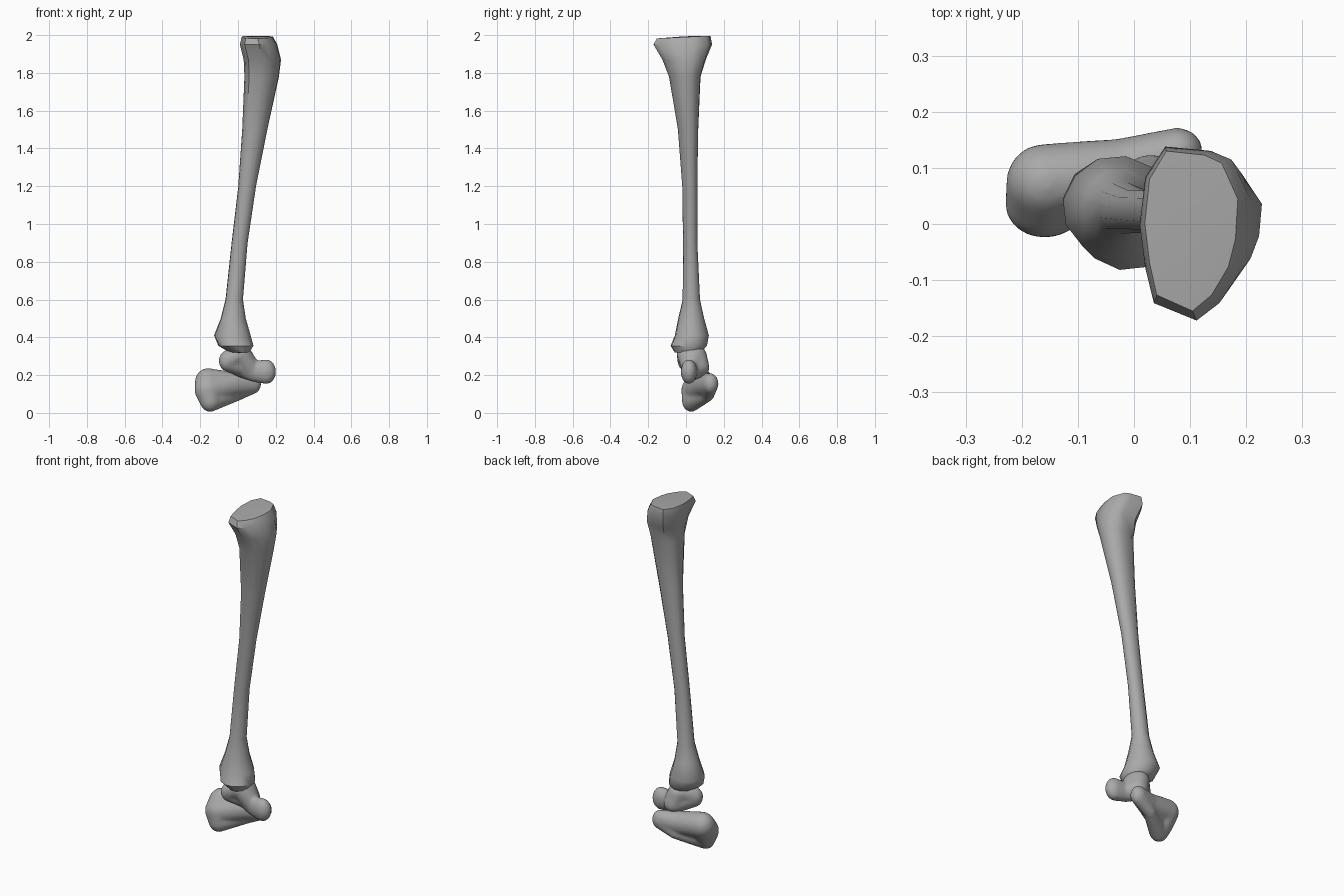
import bpy, bmesh
from math import cos, sin, pi, sqrt
from mathutils import Vector

cube = bpy.data.objects.get("Cube")
if cube:
    bpy.data.objects.remove(cube, do_unlink=True)

bone = bpy.data.materials.new("bone_grey")
bone.use_nodes = True
grey = (0.4, 0.4, 0.4, 1)
bone.diffuse_color = grey
bone.node_tree.nodes["Principled BSDF"].inputs["Base Color"].default_value = grey


def make_object(name, bm, angle):
    bmesh.ops.recalc_face_normals(bm, faces=bm.faces)
    mesh = bpy.data.meshes.new(name)
    bm.to_mesh(mesh)
    bm.free()
    mesh.materials.append(bone)
    obj = bpy.data.objects.new(name, mesh)
    bpy.context.collection.objects.link(obj)
    bpy.ops.object.select_all(action='DESELECT')
    obj.select_set(True)
    bpy.context.view_layer.objects.active = obj
    bpy.ops.object.shade_smooth_by_angle(angle=angle)
    return obj


# Shin bone: a plateau outline that blends to an oval down the shaft
plateau = [(1, .4), (.66, .85), (.3, .95), (-.5, 1), (-.85, .65), (-.95, .1),
           (-.85, -.4), (-.7, -.8), (.05, -1), (.45, -.8), (.8, -.45), (.95, -.1)]
N = len(plateau)
oval = [(cos(2 * pi * (i + .7) / N), sin(2 * pi * (i + .7) / N)) for i in range(N)]

# z, x min, x max, y min, y max, share of the plateau outline
rings = [(1.99, .015, .185, -.155, .13, 1), (1.95, .005, .208, -.172, .138, 1),
         (1.87, .025, .228, -.125, .105, 1), (1.78, .03, .218, -.09, .078, .8),
         (1.5, .02, .157, -.043, .066, .6), (1.2, 0, .097, -.02, .061, .5),
         (.9, -.035, .052, -.016, .061, .4), (.6, -.067, .027, -.018, .075, .2),
         (.5, -.092, .042, -.042, .097, 0), (.41, -.128, .068, -.06, .122, 0),
         (.355, -.105, .083, -.083, .112, 0), (.32, -.045, .06, -.06, .08, 0)]
bm = bmesh.new()
loops = []
for z, x0, x1, y0, y1, share in rings:
    loop = []
    for p, o in zip(plateau, oval):
        u, v = Vector(p) * share + Vector(o) * (1 - share)
        x, y = (x0 + x1) / 2 + u * (x1 - x0) / 2, (y0 + y1) / 2 + v * (y1 - y0) / 2
        tilt = .05 * y if z > 1.98 else 0
        loop.append(bm.verts.new((x, y, z + tilt)))
    loops.append(loop)
for a, b in zip(loops, loops[1:]):
    for i in range(N):
        j = (i + 1) % N
        bm.faces.new((a[i], a[j], b[j], b[i]))
# Shallow crown on the plateau and a closed lower end
for loop, rise in ((loops[0], .004), (loops[-1], -.01)):
    centre = sum((v.co for v in loop), Vector()) / N
    tip = bm.verts.new(centre + Vector((0, 0, rise)))
    for i in range(N):
        bm.faces.new((loop[i], loop[(i + 1) % N], tip))
make_object("shin_bone", bm, .8)

# Evenly spread directions for the rounded lobes
COUNT = 160
ball = []
for i in range(COUNT):
    h = 1 - (2 * i + 1) / COUNT
    turn = i * pi * (3 - sqrt(5))
    ball.append((sqrt(1 - h * h) * cos(turn), sqrt(1 - h * h) * sin(turn), h))


def rounded_bone(name, lobes, links):
    """Fuse rounded lobes, bridged by hulls, into one smooth bone."""
    bm = bmesh.new()
    for link in links:
        points = []
        for key in link:
            centre, radius = lobes[key]
            for d in ball:
                points.append(bm.verts.new([c + r * k for c, r, k in zip(centre, radius, d)]))
        bmesh.ops.convex_hull(bm, input=points)
        loose = [v for v in bm.verts if not v.link_faces]
        bmesh.ops.delete(bm, geom=loose, context='VERTS')
    obj = make_object(name, bm, pi)
    remesh = obj.modifiers.new("fuse", 'REMESH')
    remesh.mode = 'VOXEL'
    remesh.voxel_size = .009
    remesh.use_smooth_shade = True
    soften = obj.modifiers.new("soften", 'SMOOTH')
    soften.factor = .5
    soften.iterations = 6


# Heel bone: swollen heel reaching forward to a narrow end
rounded_bone("heel_bone", {
    "heel_base": ((-.148, .028, .065), (.055, .05, .06)),
    "heel_top": ((-.16, .075, .165), (.068, .068, .072)),
    "heel_side": ((-.16, .035, .12), (.07, .06, .07)),
    "middle": ((-.02, .095, .15), (.05, .058, .065)),
    "sole": ((-.01, .115, .095), (.03, .035, .035)),
    "front": ((.078, .13, .155), (.045, .042, .055)),
}, [("heel_base", "heel_top", "heel_side"), ("heel_base", "sole"),
    ("heel_top", "middle"), ("heel_side", "middle"),
    ("middle", "front"), ("sole", "front")])

# Ankle bone: dome under the shin, a head on the left and a knob on the right
rounded_bone("ankle_bone", {
    "dome": ((.01, .03, .31), (.065, .08, .05)),
    "knob": ((-.06, 0, .275), (.042, .045, .055)),
    "body": ((.03, .055, .24), (.06, .07, .055)),
    "neck": ((.08, .025, .22), (.045, .04, .055)),
    "head": ((.15, .015, .218), (.052, .043, .066)),
}, [("dome", "body"), ("dome", "knob"), ("knob", "body"),
    ("body", "neck"), ("neck", "head"), ("dome", "neck")])
